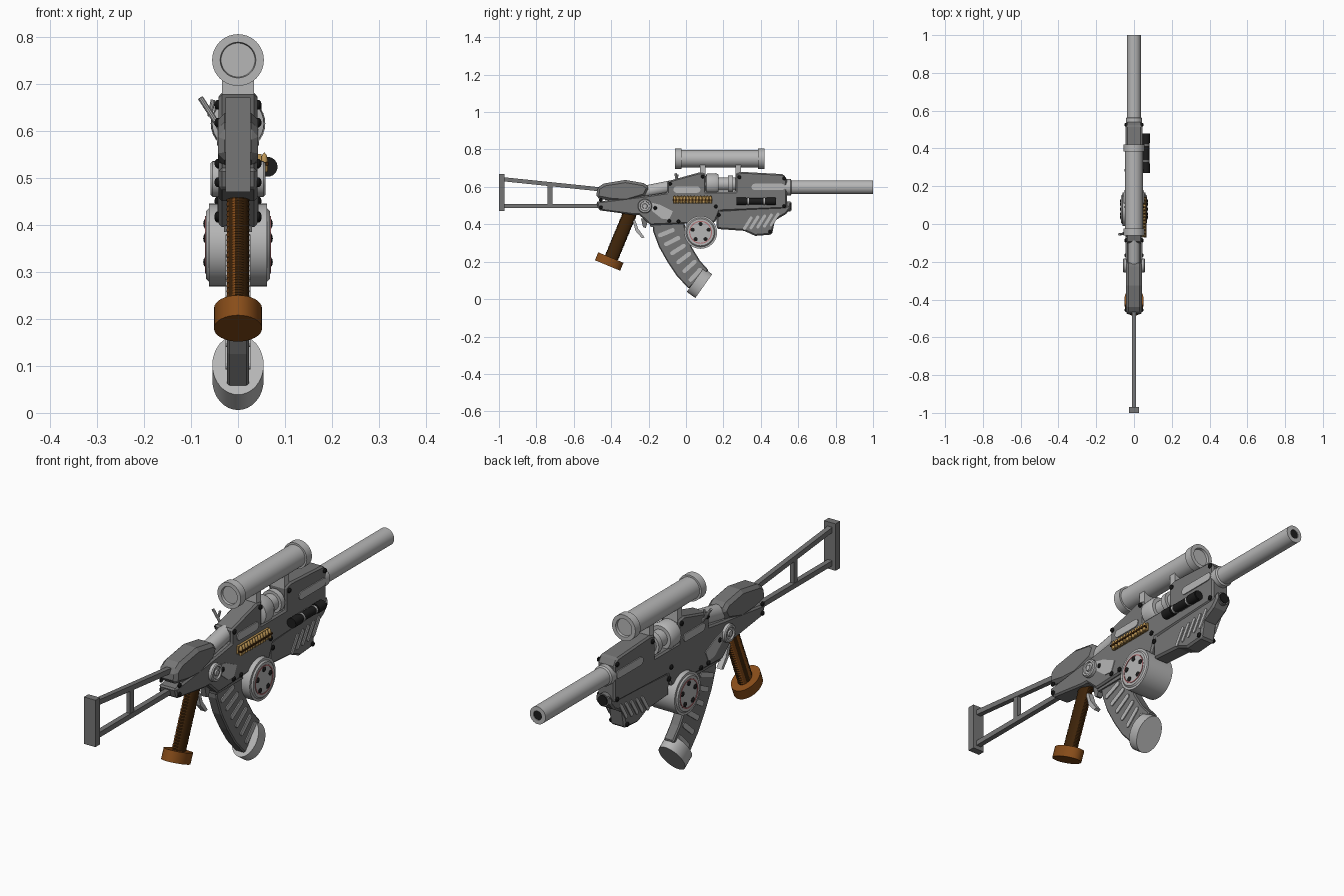
import bpy, bmesh, math
from mathutils import Vector

if "Cube" in bpy.data.objects:
    bpy.data.objects.remove(bpy.data.objects["Cube"])

def mat(name, r, g, b):
    m = bpy.data.materials.new(name)
    m.diffuse_color = (r, g, b, 1)
    m.use_nodes = True
    m.node_tree.nodes["Principled BSDF"].inputs["Base Color"].default_value = m.diffuse_color
    return m

DARK = mat("dark_grey", .18, .18, .18)
LIGHT = mat("light_grey", .47, .47, .47)
BLACK = mat("black", .012, .012, .012)
BROWN = mat("brown_wood", .25, .075, .01)
UMBER = mat("dark_brown", .05, .018, .003)
BRASS = mat("brass", .50, .30, .09)
RED = mat("faded_red", .45, .16, .17)

def finish(name, bm, m, bevel=0, smooth=False):
    bmesh.ops.remove_doubles(bm, verts=bm.verts, dist=1e-5)
    bmesh.ops.recalc_face_normals(bm, faces=bm.faces)
    me = bpy.data.meshes.new(name)
    bm.to_mesh(me)
    bm.free()
    ob = bpy.data.objects.new(name, me)
    bpy.context.collection.objects.link(ob)
    me.materials.append(m)
    if bevel:
        b = ob.modifiers.new("bevel", 'BEVEL')
        b.width, b.segments, b.limit_method = bevel, 1, 'ANGLE'
        b.angle_limit = math.radians(50)
    if smooth:
        bpy.ops.object.select_all(action='DESELECT')
        ob.select_set(True)
        bpy.context.view_layer.objects.active = ob
        bpy.ops.object.shade_smooth_by_angle(angle=math.radians(35))
    return ob

def plate(name, pts, x0, x1, m, bevel=0):
    """Extrude a side profile of (y, z) points from x0 to x1."""
    bm = bmesh.new()
    f = bm.faces.new([bm.verts.new((x0, y, z)) for y, z in pts])
    r = bmesh.ops.extrude_face_region(bm, geom=[f])
    bmesh.ops.translate(bm, vec=(x1 - x0, 0, 0),
                        verts=[v for v in r['geom'] if isinstance(v, bmesh.types.BMVert)])
    return finish(name, bm, m, bevel)

def box(name, x, y, z, m, bevel=0):
    return plate(name, [(y[0], z[0]), (y[1], z[0]), (y[1], z[1]), (y[0], z[1])], x[0], x[1], m, bevel)

def lathe(name, start, axis, prof, m, n=32, sx=1.0):
    """Spin (distance, radius) points round an axis; sx squashes it in x."""
    a = Vector(axis).normalized()
    u = a.cross(Vector((0, 0, 1)) if abs(a.z) < .95 else Vector((0, 1, 0))).normalized()
    v = a.cross(u)
    bm, rings = bmesh.new(), []
    for t, r in prof:
        rings.append([bm.verts.new(Vector(start) + a * t + u * (math.cos(k * math.tau / n) * r * sx)
                                   + v * (math.sin(k * math.tau / n) * r)) for k in range(n)])
    for p, q in zip(rings, rings[1:]):
        for k in range(n):
            bm.faces.new((p[k], p[(k + 1) % n], q[(k + 1) % n], q[k]))
    return finish(name, bm, m, smooth=True)

def rod(name, p, q, r, m, n=24, sx=1.0):
    d = Vector(q) - Vector(p)
    return lathe(name, p, d, [(0, 0), (0, r), (d.length, r), (d.length, 0)], m, n, sx)

def slot(name, y, z, length, h, deg, x, m):
    """Thin capsule plates on both sides of the body."""
    c, s, pts = math.cos(math.radians(deg)), math.sin(math.radians(deg)), []
    for e in (1, -1):
        for k in range(7):
            t = math.pi * (k / 6 - .5)
            a = e * ((length - h) / 2 + math.cos(t) * h / 2)
            b = e * math.sin(t) * h / 2
            pts.append((y + a * c - b * s, z + a * s + b * c))
    for e in (1, -1):
        plate(name, pts, e * (x - .003), e * (x + .003), m)

# Skeleton stock
box("butt_plate", (-.027, .027), (-1, -.97), (.47, .67), DARK)
plate("stock_upper_bar", [(-.98, .63), (-.45, .575), (-.45, .597), (-.98, .652)], -.011, .011, DARK)
box("stock_lower_bar", (-.011, .011), (-.98, -.45), (.487, .509), DARK)
box("stock_strut", (-.009, .009), (-.74, -.715), (.5, .615), DARK)

# Receiver and rear shell
plate("receiver", [(-.48, .52), (-.2, .555), (-.1, .57), (-.1, .63), (.07, .677), (.105, .67), (.105, .575),
                   (.265, .575), (.265, .67), (.3, .68), (.52, .668), (.54, .64), (.54, .485), (.18, .47),
                   (.155, .41), (-.19, .395), (-.25, .45), (-.28, .45), (-.465, .475)],
      -.041, .041, DARK, .007)
plate("rear_shell", [(-.48, .54), (-.475, .595), (-.44, .618), (-.325, .637), (-.225, .62), (-.195, .595),
                     (-.22, .55), (-.32, .52), (-.4, .525)], -.043, .043, DARK, .014)
plate("magazine_well", [(-.2, .44), (-.02, .44), (-.01, .385), (-.19, .385)], -.03, .03, DARK)
rod("rear_tube", (0, -.23, .572), (0, -.08, .602), .033, LIGHT)
for s in (1, -1):
    plate("receiver_inlay", [(-.2, .52), (-.14, .505), (-.07, .47), (-.09, .425), (-.13, .43), (-.18, .47)],
          s * .038, s * .044, LIGHT)
slot("receiver_slot", .005, .585, .145, .034, 0, .042, LIGHT)
slot("forend_slot", .44, .6, .18, .034, 0, .042, LIGHT)

# Pivot discs
for s in (1, -1):
    lathe("pivot_disc", (s * .03, -.22, .497), (s, 0, 0),
          [(0, .038), (.024, .038), (.028, .034), (.028, .026), (.022, .024), (.022, .014),
           (.028, .012), (.028, 0)], LIGHT)

# Bolt cylinders in the top gap
lathe("bolt_cylinder", (0, .1, .615), (0, 1, 0),
      [(0, .03), (.01, .055), (.06, .058), (.075, .05), (.075, .035), (.125, .035), (.125, .047),
       (.15, .047), (.15, .035), (.17, .035)], LIGHT)
rod("charging_lever", (-.035, -.05, .6), (-.08, -.055, .67), .006, LIGHT, 10)
rod("lever_fork", (-.06, -.05, .63), (-.053, -.045, .665), .005, LIGHT, 10)

# Barrel
lathe("barrel", (0, .53, .598), (0, 1, 0),
      [(0, .043), (.03, .043), (.035, .037), (.47, .037), (.47, .02), (.44, .02), (.44, 0)], LIGHT)
rod("muzzle_bore", (0, .97, .598), (0, .997, .598), .0205, BLACK)
rod("lower_tube", (0, .5, .495), (0, .56, .495), .027, DARK)
rod("lower_tube_bore", (0, .55, .495), (0, .564, .495), .022, BLACK)

# Lower forend with slanted ribs
plate("lower_forend", [(.16, .475), (.54, .5), (.56, .52), (.56, .485), (.535, .455), (.475, .42), (.46, .345),
                       (.37, .338), (.31, .365), (.165, .375)], -.036, .036, DARK, .008)
for k in range(5):
    slot("forend_rib", .33 + k * .036, .405 + k * .005, .085, .016, 58, .037, LIGHT)

# Scope and mounts
lathe("scope", (0, -.06, .75), (0, 1, 0),
      [(.01, 0), (.01, .036), (0, .038), (0, .055), (.035, .055), (.035, .047), (.445, .047),
       (.445, .055), (.48, .055), (.48, .038), (.47, .036), (.47, 0)], LIGHT, 40)
for y in (.09, .28):
    box("scope_mount", (-.034, .034), (y - .015, y + .015), (.655, .725), LIGHT)

# Curved magazine
plate("magazine", [(-.18, .43), (-.175, .36), (-.145, .28), (-.1, .2), (-.05, .125), (.015, .055), (.12, .155),
                   (.075, .205), (.035, .27), (.0, .35), (-.01, .42)], -.023, .023, DARK, .005)
for k in range(6):
    slot("magazine_rib", -.105 + k * .031, .355 - k * .045, .095, .022, 22 + k * 5, .024, LIGHT)
ax = Vector((0, .82, -.58))
c = Vector((0, .072, .086))
rod("magazine_cap", c - ax * .028, c + ax * .028, .078, LIGHT, 32, .7)

# Drum with studs
lathe("drum", (-.068, .078, .357), (1, 0, 0),
      [(0, 0), (0, .072), (.006, .078), (.006, .088), (.13, .088), (.13, .078), (.136, .072), (.136, 0)],
      LIGHT, 40)
for s in (1, -1):
    lathe("drum_ring", (s * .066, .078, .357), (s, 0, 0), [(0, .056), (.004, .056), (.004, .061), (0, .061)], RED)
    for k in range(5):
        t = k * math.tau / 5 + math.pi / 2
        lathe("drum_stud", (s * .066, .078 + .045 * math.cos(t), .357 + .045 * math.sin(t)), (s, 0, 0),
              [(0, .011), (.004, .011), (.007, .006), (.008, 0)], BLACK, 12)

# Grip: ridged, dark with lighter streaks on the left
top, bot = Vector((0, -.295, .47)), Vector((0, -.403, .21))
L = (bot - top).length
grip = lathe("grip", top, bot - top, [(0, 0)] + [(L * k / 48, .038 if k % 2 else .0355) for k in range(49)],
             UMBER, 24, .64)
grip.data.materials.append(BROWN)
for f in grip.data.polygons:
    if f.normal.x < -.25 and (f.index + f.index // 24) % 5 > 1:
        f.material_index = 1
d = (bot - top).normalized()
c = Vector((0, -.411, .2))
rod("grip_cap", c - d * .024, c + d * .022, .073, BROWN, 32, .7)

# Trigger
plate("trigger", [(-.27, .42), (-.255, .375), (-.222, .33), (-.235, .325), (-.27, .365), (-.285, .42)],
      -.012, .012, LIGHT)
plate("trigger_catch", [(-.24, .43), (-.2, .43), (-.215, .38), (-.23, .385)], -.012, .012, DARK)

# Cartridge row on the right side
box("cartridge_strip", (.04, .05), (-.07, .14), (.517, .55), BRASS)
for k in range(12):
    y = -.061 + k * .0175
    lathe("cartridge", (.056, y, .512), (0, 0, 1),
          [(0, 0), (0, .0075), (.026, .0075), (.036, .005), (.042, 0)], BRASS, 10)
box("cartridge_band", (.05, .065), (-.072, .142), (.526, .533), UMBER)

# Torch on the right side
rod("torch_body", (.063, .28, .523), (.063, .48, .523), .018, BLACK)
rod("torch_head", (.063, .27, .523), (.063, .32, .523), .021, BLACK)
rod("torch_tail", (.063, .43, .523), (.063, .478, .523), .021, BLACK)
for y in (.33, .415):
    rod("torch_ring", (.063, y, .523), (.063, y + .007, .523), .0195, LIGHT)
box("torch_bracket", (.035, .055), (.34, .41), (.515, .531), DARK)

# Screws on both sides
for y, z in ((-.085, .617), (.09, .655), (.285, .652), (.525, .645), (.525, .497), (-.09, .418), (-.04, .415),
             (.16, .495), (.175, .45), (-.455, .53), (-.455, .49), (-.165, .487), (.45, .36)):
    for s in (1, -1):
        x = .035 if z < .37 else .04
        lathe("screw", (s * x, y, z), (s, 0, 0), [(0, .01), (.005, .01), (.009, .006), (.01, 0)], BLACK, 12)
